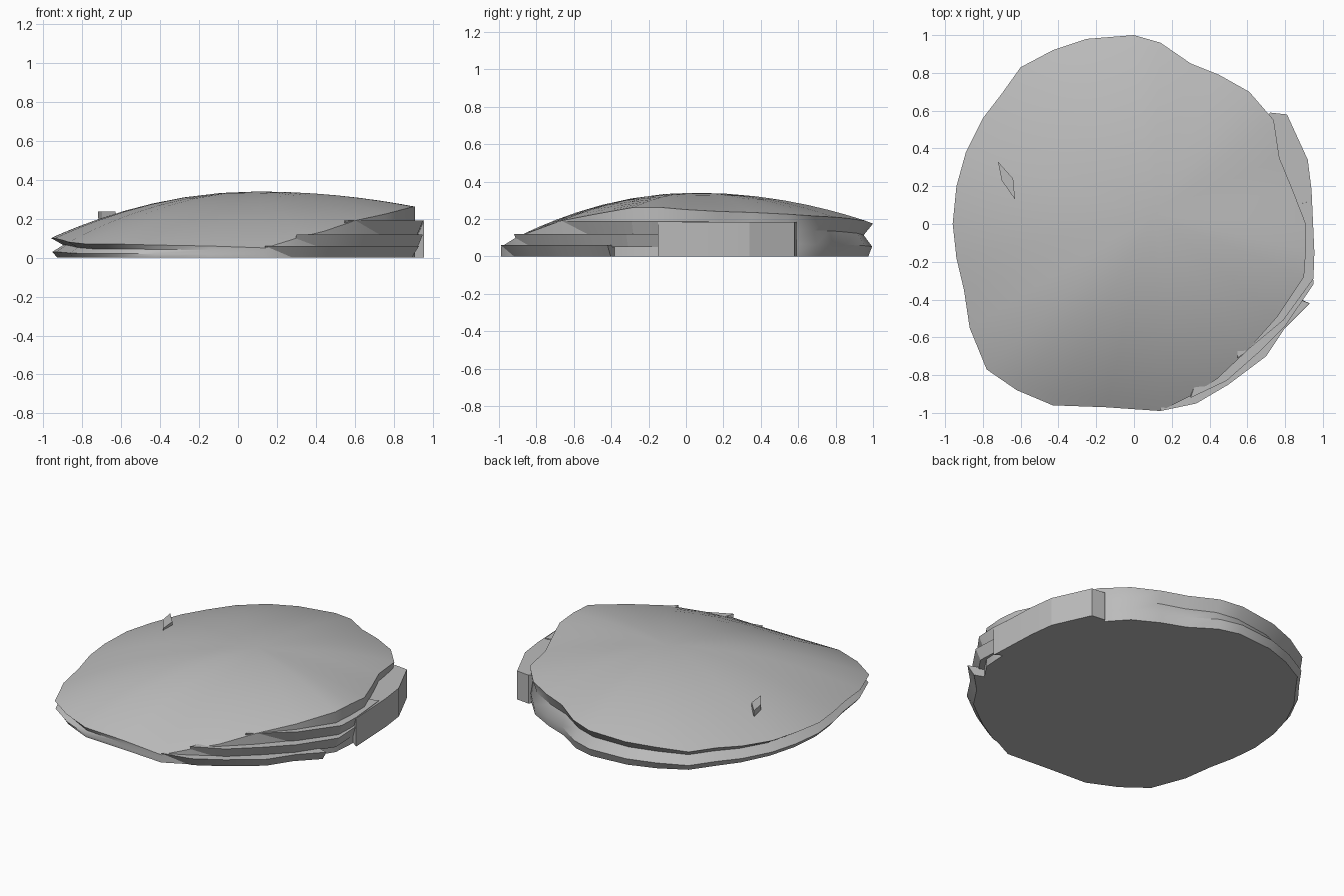
import bpy
import bmesh
from mathutils import Vector

default_cube = bpy.data.objects.get("Cube")
if default_cube:
    bpy.data.objects.remove(default_cube, do_unlink=True)

# One plain stone colour for every part
stone = bpy.data.materials.new("stone grey")
stone.use_nodes = True
colour = (0.5, 0.5, 0.5, 1)
stone.diffuse_color = colour
stone.node_tree.nodes["Principled BSDF"].inputs["Base Color"].default_value = colour

PEAK = Vector((0.1, 0.05, 0.34))


def finish(bm, name, angle):
    """Turn a bmesh into a named, shaded stone object."""
    bmesh.ops.recalc_face_normals(bm, faces=bm.faces)
    mesh = bpy.data.meshes.new(name)
    bm.to_mesh(mesh)
    bm.free()
    mesh.materials.append(stone)
    obj = bpy.data.objects.new(name, mesh)
    bpy.context.collection.objects.link(obj)
    bpy.ops.object.select_all(action="DESELECT")
    bpy.context.view_layer.objects.active = obj
    obj.select_set(True)
    bpy.ops.object.shade_smooth_by_angle(angle=angle)
    return obj


def bridge(bm, lower, upper):
    """Join two closed rings of equal length with quads."""
    count = len(lower)
    for i in range(count):
        j = (i + 1) % count
        bm.faces.new((lower[i], lower[j], upper[j], upper[i]))


# Rim of the boulder: x, y and height of the edge where the dome begins
rim = [
    (.91, 0, .25), (.84, .18, .24), (.77, .35, .235), (.74, .55, .225),
    (.61, .7, .215), (.45, .79, .21), (.3, .85, .205), (.14, .96, .19),
    (0, 1, .175), (-.25, .98, .16), (-.43, .92, .15), (-.6, .83, .13),
    (-.7, .69, .13), (-.8, .56, .12), (-.89, .38, .11), (-.94, .2, .11),
    (-.96, 0, .1), (-.94, -.18, .1), (-.9, -.35, .09), (-.87, -.55, .08),
    (-.78, -.77, .07), (-.62, -.88, .07), (-.43, -.96, .065),
    (-.15, -.97, .06), (.14, -.99, .05), (.3, -.91, .1), (.44, -.82, .135),
    (.6, -.67, .19), (.76, -.49, .225), (.9, -.28, .262), (.91, -.14, .262),
]


def notch(x, y):
    """Depth of the weathered groove around the side."""
    return 0.07 * max(0, -x) ** 2 + 0.05 * max(0, y) ** 2


# Body: grooved side wall rising into a shallow dome
bm = bmesh.new()
rings = []
for level, bite in ((0, .5), (.3, .1), (.65, 1), (1, 0)):
    rings.append([bm.verts.new((x * (1 - bite * notch(x, y)),
                                y * (1 - bite * notch(x, y)), z * level))
                  for x, y, z in rim])
for t in (.95, .88, .78, .66, .52, .36, .18):
    ring = []
    for x, y, z in rim:
        spot = PEAK.lerp(Vector((x, y, z)), t)
        spot.z = z + (PEAK.z - z) * (1 - t ** 2)
        ring.append(bm.verts.new(spot))
    rings.append(ring)
for lower, upper in zip(rings, rings[1:]):
    bridge(bm, lower, upper)
top = bm.verts.new(PEAK)
last = rings[-1]
for i, vert in enumerate(last):
    bm.faces.new((vert, last[(i + 1) % len(last)], top))
bm.faces.new(rings[0][::-1])
finish(bm, "boulder_body", 0.6)


def ledge(name, outline, low, high, undercut):
    """Flat broken slab whose lower edge is cut back under its lip."""
    bm = bmesh.new()
    bottom = [bm.verts.new((x * undercut, y * undercut, low)) for x, y in outline]
    upper = [bm.verts.new((x, y, high)) for x, y in outline]
    bridge(bm, bottom, upper)
    bm.faces.new(bottom[::-1])
    bm.faces.new(upper)
    finish(bm, name, 0.3)


# Broken strata on the front left and the left side
ledge("lower_ledge", [(.14, -.99), (.33, -.95), (.5, -.85), (.7, -.7),
                      (.8, -.55), (.93, -.42), (.6, -.3), (.2, -.7)], 0, .06, .96)
ledge("middle_ledge", [(.3, -.92), (.49, -.83), (.66, -.68), (.8, -.54),
                       (.95, -.32), (.94, -.1), (.5, -.3)], .05, .12, .97)
ledge("upper_ledge", [(.55, -.71), (.79, -.51), (.95, -.29), (.955, -.15),
                      (.93, .12), (.5, 0)], .12, .19, .97)
ledge("side_ledge", [(.955, -.15), (.94, .18), (.92, .34), (.81, .58),
                     (.72, .59), (.5, .2)], 0, .185, 1)

# Small raised flake on the right of the dome
ledge("surface_flake", [(-.72, .33), (-.7, .23), (-.63, .13), (-.64, .24)],
      .2, .238, 1)
